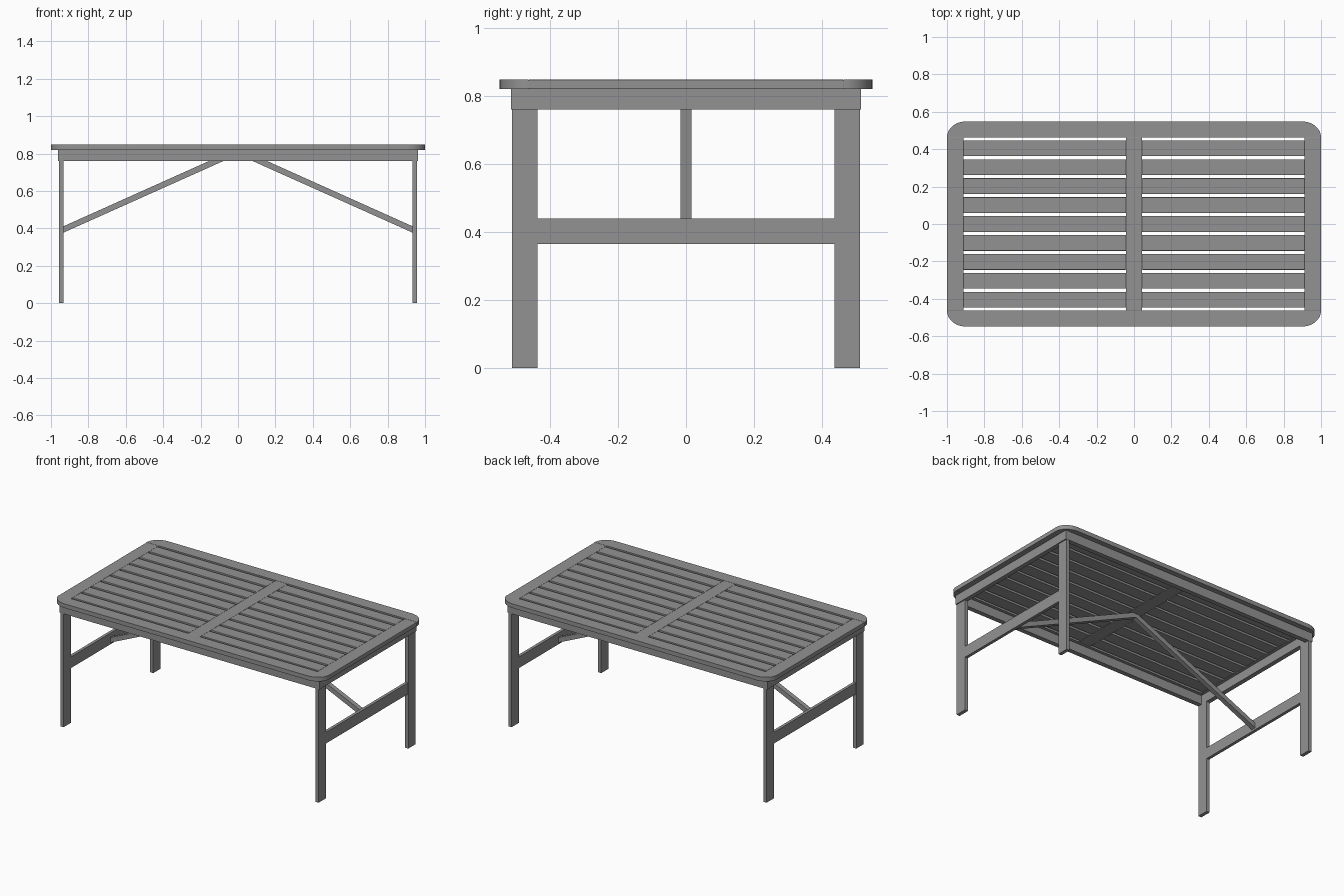
import bpy, bmesh
from math import sin, cos, pi

if "Cube" in bpy.data.objects:
    bpy.data.objects.remove(bpy.data.objects["Cube"])

Z0, Z1 = 0.82, 0.848      # table top underside and surface
ZA = 0.76                 # apron underside

# Dark grey finish for every part
grey = bpy.data.materials.new("dark_grey")
grey.diffuse_color = (0.29, 0.29, 0.29, 1)
grey.use_nodes = True
grey.node_tree.nodes["Principled BSDF"].inputs["Base Color"].default_value = grey.diffuse_color


def finish(name, bm, bevel=0.0):
    bmesh.ops.recalc_face_normals(bm, faces=bm.faces)
    me = bpy.data.meshes.new(name)
    bm.to_mesh(me)
    bm.free()
    me.materials.append(grey)
    ob = bpy.data.objects.new(name, me)
    bpy.context.collection.objects.link(ob)
    if bevel:
        mod = ob.modifiers.new("soft_edges", "BEVEL")
        mod.width = bevel
        mod.segments = 2
    return ob


def prism(name, points, offset, bevel=0.0):
    """Extrude a closed 3D polygon along an offset vector."""
    bm = bmesh.new()
    face = bm.faces.new([bm.verts.new(p) for p in points])
    ext = bmesh.ops.extrude_face_region(bm, geom=[face])
    verts = [g for g in ext["geom"] if isinstance(g, bmesh.types.BMVert)]
    bmesh.ops.translate(bm, vec=offset, verts=verts)
    return finish(name, bm, bevel)


def box(name, x, y, z, bevel=0.0):
    (x0, x1), (y0, y1) = sorted(x), sorted(y)
    pts = [(x0, y0, z[0]), (x1, y0, z[0]), (x1, y1, z[0]), (x0, y1, z[0])]
    return prism(name, pts, (0, 0, z[1] - z[0]), bevel)


# Long edge boards with rounded outer corners
for s, side in ((-1, "front"), (1, "back")):
    rx, ry, n = 0.10, 0.085, 12
    arc = [(1 - rx + rx * cos(i * pi / 2 / n), 0.463 + ry * sin(i * pi / 2 / n))
           for i in range(n + 1)]
    outline = arc + [(-x, y) for x, y in reversed(arc)]
    board = prism(side + "_edge_board", [(x, s * y, Z0) for x, y in outline], (0, 0, Z1 - Z0))
    bpy.context.view_layer.objects.active = board
    board.select_set(True)
    bpy.ops.object.shade_smooth_by_angle()
    board.select_set(False)
    # Long apron rail
    box(side + "_apron", (-0.963, 0.963), (s * 0.483, s * 0.514), (ZA, Z0))

# Centre board across the top
box("centre_board", (-0.043, 0.043), (-0.463, 0.463), (Z0, Z1), 0.002)

for s, side in ((-1, "left"), (1, "right")):
    # Top end board and short apron rail
    box(side + "_end_board", (s * 0.912, s), (-0.463, 0.463), (Z0, Z1), 0.002)
    box(side + "_apron", (s * 0.933, s * 0.963), (-0.483, 0.483), (ZA, Z0))
    # Slats
    for i in range(9):
        y = (i - 4) * 0.1013
        box(f"{side}_slat_{i + 1}", (s * 0.043, s * 0.912),
            (y - 0.0422, y + 0.0422), (Z0, Z1), 0.002)
    # Legs and the slightly thinner stretcher joining them
    for t, end in ((-1, "front"), (1, "back")):
        box(f"{side}_{end}_leg", (s * 0.933, s * 0.956), (t * 0.436, t * 0.512), (0, ZA))
    box(side + "_stretcher", (s * 0.934, s * 0.954), (-0.436, 0.436), (0.365, 0.44))
    # Diagonal brace from stretcher to middle of the top
    brace = [(0.934, 0.377), (0.934, 0.411), (0.022, Z0), (0, Z0), (0, 0.795)]
    prism(side + "_brace", [(s * x, -0.016, z) for x, z in brace], (0, 0.032, 0))
